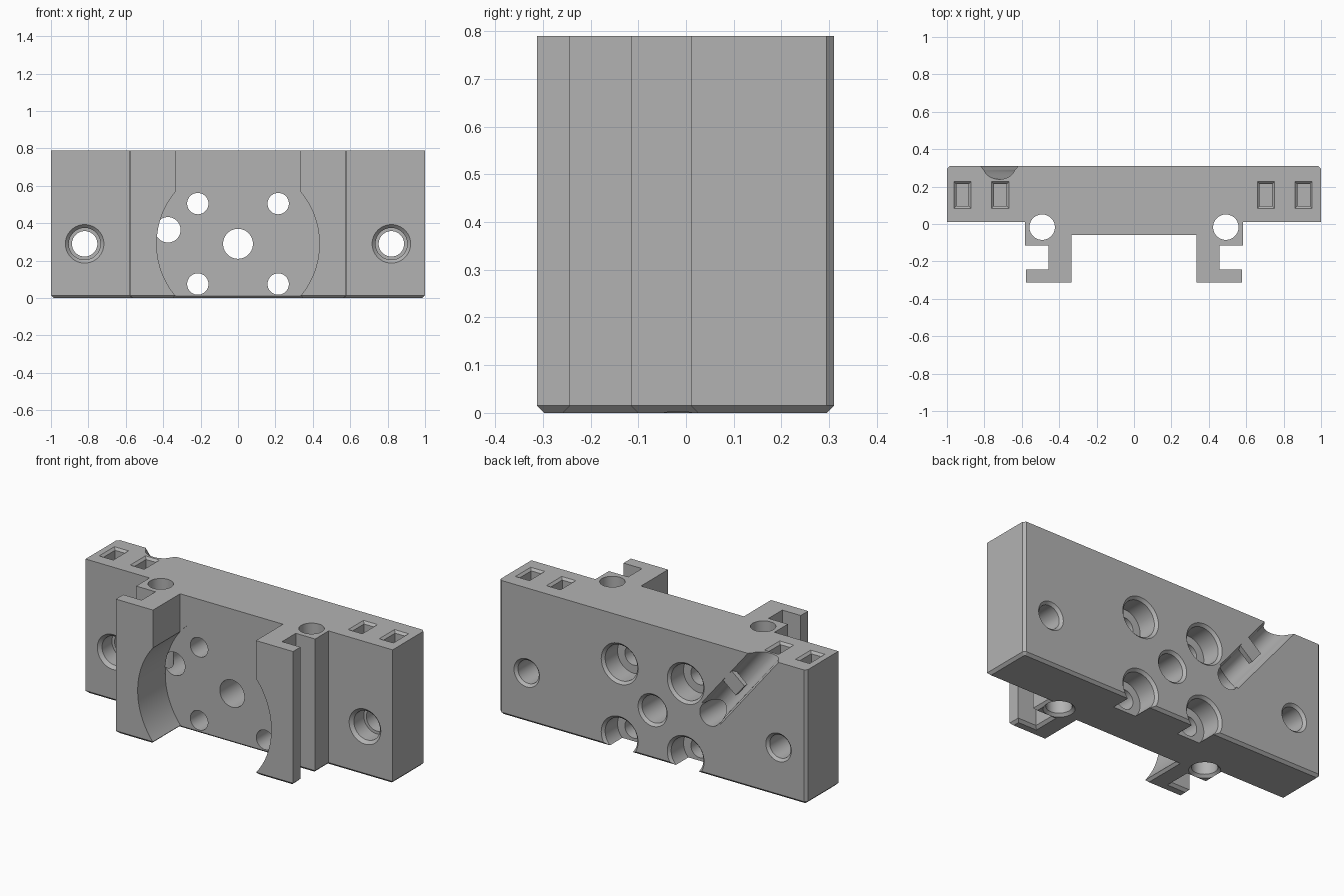
import bpy, bmesh, math
from mathutils import Vector, Matrix

cube = bpy.data.objects.get("Cube")
if cube:
    bpy.data.objects.remove(cube, do_unlink=True)

HEIGHT, BEVEL = 0.79, 0.015
BACK, FRONT, FLOOR = 0.31, 0.01, -0.06
MID_Z = 0.29

grey = bpy.data.materials.new("plain grey")
grey.use_nodes = True
grey.diffuse_color = (0.45, 0.45, 0.45, 1)
grey.node_tree.nodes["Principled BSDF"].inputs["Base Color"].default_value = (0.45, 0.45, 0.45, 1)


def make(name, rings, matrix=Matrix()):
    """Skin a stack of equal-length point rings and cap both ends."""
    bm = bmesh.new()
    loops = [[bm.verts.new(p) for p in ring] for ring in rings]
    for low, high in zip(loops, loops[1:]):
        for i in range(len(low)):
            j = (i + 1) % len(low)
            bm.faces.new((low[i], low[j], high[j], high[i]))
    bm.faces.new(loops[0])
    bm.faces.new(loops[-1])
    bmesh.ops.recalc_face_normals(bm, faces=bm.faces)
    mesh = bpy.data.meshes.new(name)
    bm.to_mesh(mesh)
    bm.free()
    mesh.transform(matrix)
    mesh.materials.append(grey)
    obj = bpy.data.objects.new(name, mesh)
    bpy.context.collection.objects.link(obj)
    return obj


def turned(steps, origin, axis, sides=64):
    """Round cutter from (radius, distance along axis) steps."""
    rings = [[(r * math.cos(math.tau * i / sides), r * math.sin(math.tau * i / sides), d)
              for i in range(sides)] for r, d in steps]
    turn = Vector(axis).to_track_quat('Z', 'Y').to_matrix().to_4x4()
    return make("cutter", rings, Matrix.Translation(origin) @ turn)


def rect(cx, cy, hx, hy, z):
    return [(cx + sx * hx, cy + sy * hy, z) for sx, sy in ((-1, -1), (1, -1), (1, 1), (-1, 1))]


def inset(points, amount):
    """Mitred inward offset of a counter-clockwise outline."""
    result = []
    for i, p in enumerate(points):
        a = (p - points[i - 1]).normalized()
        b = (points[(i + 1) % len(points)] - p).normalized()
        na, nb = Vector((-a.y, a.x)), Vector((-b.y, b.x))
        result.append(p + (na + nb) * amount / (1 + na.dot(nb)))
    return result


def cut(target, cutter):
    mod = target.modifiers.new("cut", 'BOOLEAN')
    mod.operation, mod.solver, mod.object = 'DIFFERENCE', 'EXACT', cutter
    bpy.context.view_layer.objects.active = target
    bpy.ops.object.modifier_apply(modifier=mod.name)
    bpy.data.objects.remove(cutter, do_unlink=True)


# Body: mirrored rail outline, bevelled along the bottom
half = [(0.335, FLOOR), (0.335, -0.312), (0.577, -0.312), (0.577, -0.243),
        (0.457, -0.243), (0.457, -0.115), (0.583, -0.115), (0.583, FRONT),
        (1, FRONT), (1, BACK - BEVEL), (1 - BEVEL, BACK)]
outline = [Vector(p) for p in half] + [Vector((-x, y)) for x, y in reversed(half)]
foot = inset(outline, BEVEL)
body = make("mounting_block", [[(p.x, p.y, z) for p in ring]
            for ring, z in ((foot, 0), (outline, BEVEL), (outline, HEIGHT))])

# Round motor recess between the legs
cut(body, turned([(0.435, -0.4), (0.435, FLOOR + 0.005)], (0, 0, MID_Z), (0, 1, 0), 128))

# Centre hole with bevelled rear rim
cut(body, turned([(0.08, -0.2), (0.08, BACK - 0.015), (0.105, BACK + 0.01)],
                 (0, 0, MID_Z), (0, 1, 0)))

for side in (-1, 1):
    # Counterbored screw holes opening to the rear
    for z in (0.075, 0.505):
        cut(body, turned([(0.057, -0.2), (0.057, 0.18), (0.105, 0.18),
                          (0.105, BACK - 0.015), (0.13, BACK + 0.01)],
                         (side * 0.215, 0, z), (0, 1, 0)))
    # Outer mounting holes, counterbored at the front
    cut(body, turned([(0.123, FRONT - 0.02), (0.085, FRONT + 0.018), (0.085, 0.12),
                      (0.068, 0.12), (0.068, BACK - 0.015), (0.093, BACK + 0.01)],
                     (side * 0.82, 0, MID_Z), (0, 1, 0)))
    # Vertical rod holes
    cut(body, turned([(0.093, -0.01), (0.068, 0.015), (0.068, HEIGHT + 0.1)],
                     (side * 0.491, -0.017, 0), (0, 0, 1)))

# Rectangular pockets in the top
for x in (-0.917, -0.715, 0.705, 0.907):
    cut(body, make("cutter", [rect(x, 0.155, 0.033, 0.058, HEIGHT - 0.15),
                              rect(x, 0.155, 0.033, 0.058, HEIGHT - 0.013),
                              rect(x, 0.155, 0.056, 0.081, HEIGHT + 0.01)]))

# Cable hole and diagonal cable groove on the back
start = Vector((-0.375, 0, 0.365))
along = Vector((-0.345, 0, 0.425)).normalized()
cut(body, turned([(0.068, FLOOR), (0.068, BACK + 0.1)], start, (0, 1, 0)))
cut(body, turned([(0.066, 0), (0.066, 0.8)], start + Vector((0, 0.305, 0)), along))
cut(body, turned([(0.085, 0.01), (0.085, 0.8)], start + Vector((0, 0.345, 0)), along))

# Small retaining tab over the groove
across = Vector((along.z, 0, -along.x))
centre = start + along * 0.27 + across * 0.03 + Vector((0, 0.295, 0))
frame = Matrix((across, along, across.cross(along))).transposed().to_4x4()
tab = make("cable_tab", [rect(0, 0, 0.06, 0.045, z) for z in (-0.014, 0.014)],
           Matrix.Translation(centre) @ frame)

# Smooth round walls, crisp edges
bpy.ops.object.select_all(action='DESELECT')
body.select_set(True)
bpy.context.view_layer.objects.active = body
bpy.ops.object.shade_smooth_by_angle(angle=math.radians(30))
